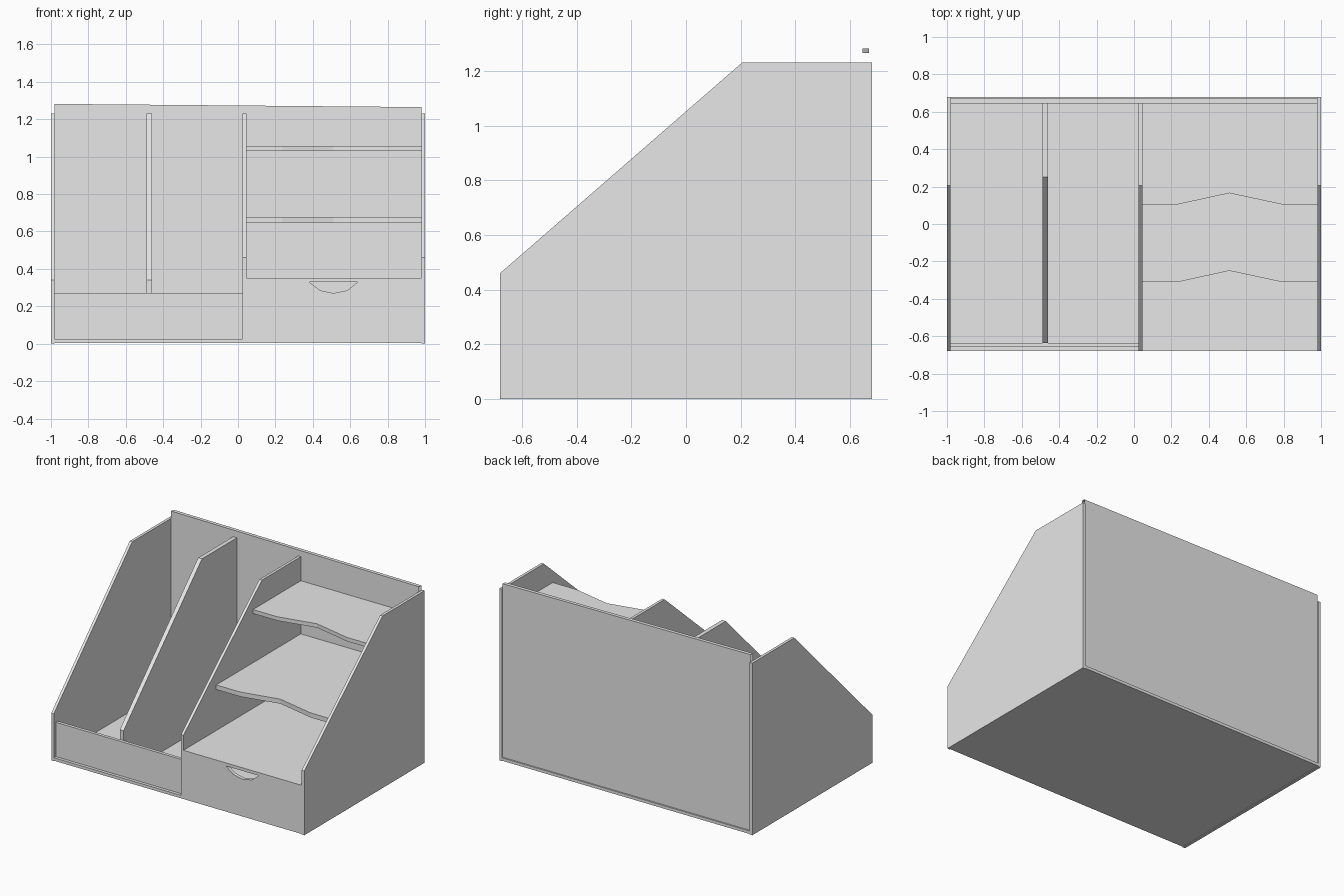
import bpy
import bmesh
from mathutils import Vector

cube = bpy.data.objects.get("Cube")
if cube:
    bpy.data.objects.remove(cube, do_unlink=True)

# One plain board colour
grey = bpy.data.materials.new("light_grey")
grey.use_nodes = True
grey.diffuse_color = (0.8, 0.8, 0.8, 1)
grey.node_tree.nodes["Principled BSDF"].inputs["Base Color"].default_value = (0.8, 0.8, 0.8, 1)


def board(name, axis, outline, lo, hi, open_x_ends=False):
    """Extrude a flat outline along an axis from lo to hi."""
    place = {"x": lambda a, b, t: (t, a, b),
             "y": lambda a, b, t: (a, t, b),
             "z": lambda a, b, t: (a, b, t)}[axis]
    bm = bmesh.new()
    face = bm.faces.new([bm.verts.new(place(a, b, lo)) for a, b in outline])
    grown = bmesh.ops.extrude_face_region(bm, geom=[face], use_keep_orig=True)
    moved = [v for v in grown["geom"] if isinstance(v, bmesh.types.BMVert)]
    bmesh.ops.translate(bm, verts=moved, vec=Vector(place(0, 0, hi - lo)))
    bmesh.ops.recalc_face_normals(bm, faces=bm.faces[:])
    if open_x_ends:
        ends = [f for f in bm.faces if abs(f.normal.x) > 0.9]
        bmesh.ops.delete(bm, geom=ends, context="FACES")
    mesh = bpy.data.meshes.new(name)
    bm.to_mesh(mesh)
    bm.free()
    mesh.materials.append(grey)
    obj = bpy.data.objects.new(name, mesh)
    bpy.context.collection.objects.link(obj)
    return obj


def rect(a0, a1, b0, b1):
    return [(a0, b0), (a1, b0), (a1, b1), (a0, b1)]


def upright(front, back, corner, lip, base=0):
    """Side profile in y and z, with a sloped front edge."""
    return [(front, base), (back, base), (back, 1.23), (corner, 1.23), (front, lip)]


# Sloped upright panels
board("left_side_panel", "x", upright(-0.68, 0.68, 0.205, 0.46), 0.98, 1)
board("right_side_panel", "x", upright(-0.68, 0.68, 0.205, 0.34), -1, -0.98)
board("middle_divider", "x", upright(-0.68, 0.645, 0.205, 0.46, 0.025), 0.025, 0.045)
board("slot_divider", "x", upright(-0.635, 0.645, 0.25, 0.34, 0.025), -0.49, -0.46)

# Floor and back
board("floor", "z", rect(-0.98, 0.98, -0.68, 0.68), 0.004, 0.025)
board("back_panel", "y", [(-0.98, 0.025), (0.98, 0.025), (0.98, 1.265), (-0.98, 1.282)],
      0.645, 0.67, open_x_ends=True)

# Low board in front of the file slots
board("slot_front_board", "y", rect(-0.98, 0.025, 0.025, 0.27), -0.658, -0.635)

# Hollow compartment with a finger notch
notch = [(0.64, 0.33), (0.585, 0.285), (0.51, 0.27), (0.44, 0.285), (0.38, 0.33)]
board("drawer_front", "y",
      [(0.045, 0.025), (0.98, 0.025), (0.98, 0.33)] + notch + [(0.045, 0.33)], -0.68, -0.655)
board("drawer_top", "z", rect(0.045, 0.98, -0.68, 0.645), 0.33, 0.352)

# Shelves with a shallow angled cut-out in the front edge
for name, front, bottom, top in (("lower_shelf", -0.31, 0.645, 0.678),
                                 ("upper_shelf", 0.105, 1.03, 1.058)):
    board(name, "z",
          [(0.045, front), (0.235, front), (0.51, front + 0.06), (0.79, front),
           (0.98, front), (0.98, 0.645), (0.045, 0.645)], bottom, top)
